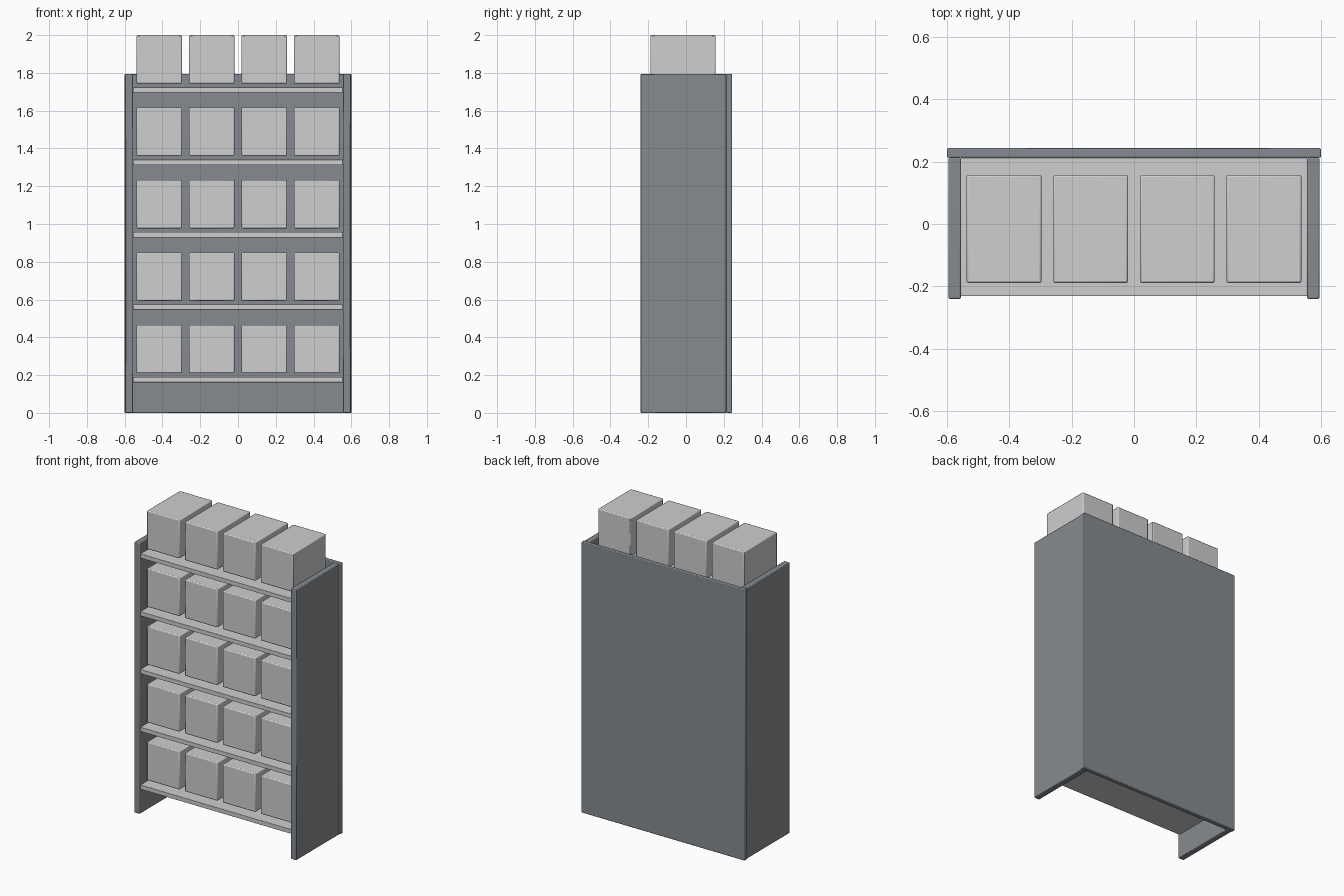
import bpy

cube = bpy.data.objects.get("Cube")
if cube:
    bpy.data.objects.remove(cube, do_unlink=True)


def material(name, colour):
    m = bpy.data.materials.new(name)
    m.use_nodes = True
    m.diffuse_color = (*colour, 1)
    m.node_tree.nodes["Principled BSDF"].inputs["Base Color"].default_value = (*colour, 1)
    return m


frame_grey = material("slate grey", (0.24, 0.26, 0.28))
light_grey = material("light grey", (0.62, 0.62, 0.62))


def box(name, x, y, z, mat, bevel):
    """Bevelled block from (min, max) extents on each axis."""
    bpy.ops.mesh.primitive_cube_add(size=1)
    ob = bpy.context.object
    ob.name = name
    ob.location = [(a + b) / 2 for a, b in (x, y, z)]
    ob.scale = [b - a for a, b in (x, y, z)]
    bpy.ops.object.transform_apply(location=False, rotation=False, scale=True)
    ob.data.materials.append(mat)
    mod = ob.modifiers.new("Bevel", "BEVEL")
    mod.width = bevel
    mod.segments = 2
    bpy.ops.object.shade_smooth_by_angle()
    return ob


# Cabinet frame
height = 1.795
box("back_panel", (-0.6, 0.6), (0.213, 0.243), (0, height), frame_grey, 0.004)
for side, s in (("left", 1), ("right", -1)):
    xs = sorted((s * 0.555, s * 0.595))
    box(side + "_panel", xs, (-0.24, 0.213), (0, height), frame_grey, 0.004)

# Shelves, each with a row of boxes held just above it
for row in range(5):
    z = 0.162 + row * 0.3835
    box(f"shelf_{row + 1}", (-0.555, 0.555), (-0.231, 0.213), (z, z + 0.028), light_grey, 0.001)
    for col in range(4):
        x = (col - 1.5) * 0.278
        box(f"storage_box_{row + 1}_{col + 1}", (x - 0.12, x + 0.12), (-0.189, 0.157),
            (z + 0.048, z + 0.304), light_grey, 0.006)
